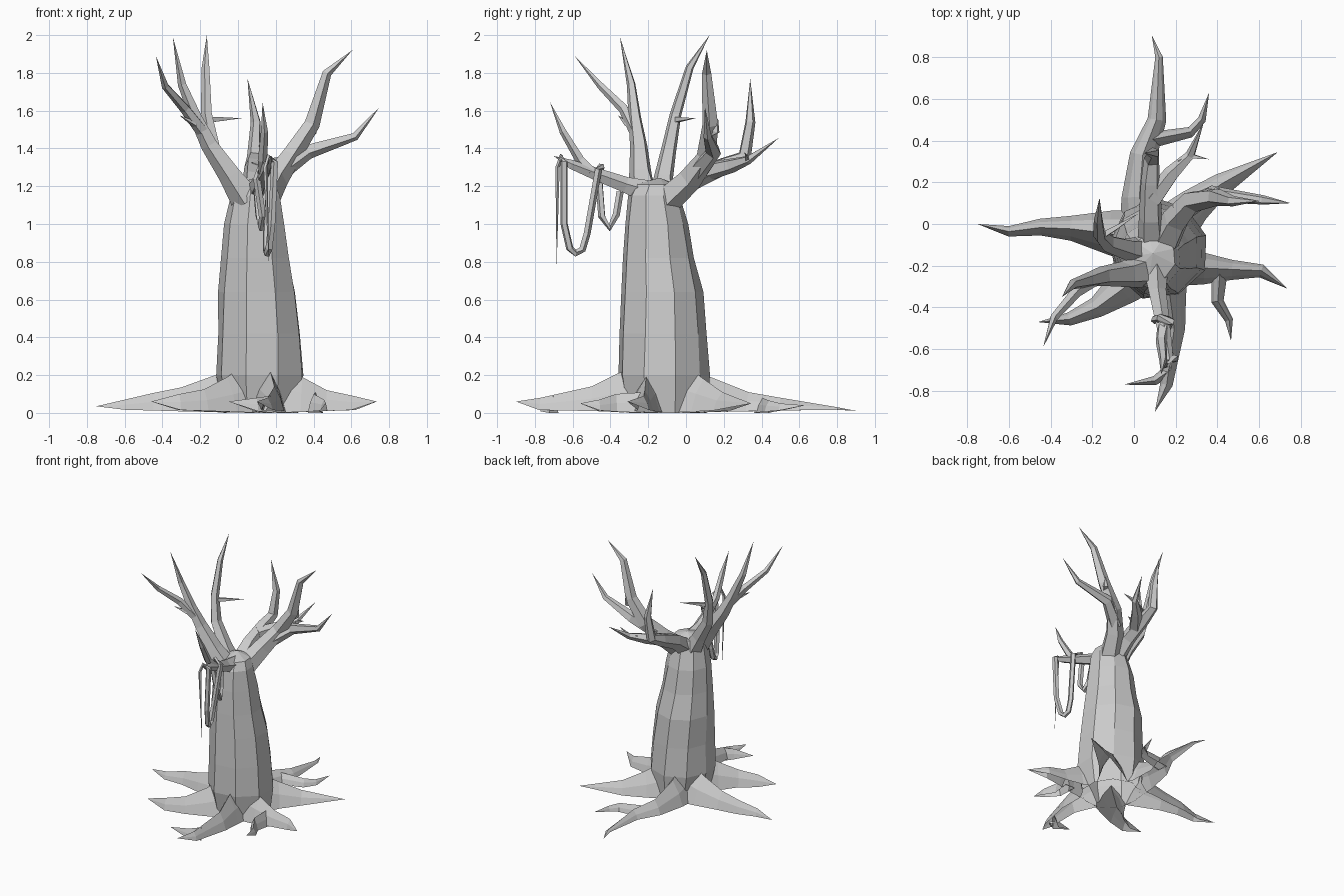
import bpy, bmesh, math, random
from mathutils import Vector

random.seed(4)


def loft(name, rings, tip):
    """Skin a list of closed rings, cap the start and close the end with a point."""
    bm = bmesh.new()
    loops = [[bm.verts.new(p) for p in ring] for ring in rings]
    n = len(loops[0])
    for a, b in zip(loops, loops[1:]):
        for i in range(n):
            bm.faces.new((a[i], a[(i + 1) % n], b[(i + 1) % n], b[i]))
    bm.faces.new(loops[0][::-1])
    t = bm.verts.new(tip)
    for i in range(n):
        bm.faces.new((loops[-1][i], loops[-1][(i + 1) % n], t))
    bmesh.ops.recalc_face_normals(bm, faces=bm.faces)
    me = bpy.data.meshes.new(name)
    bm.to_mesh(me)
    bm.free()
    ob = bpy.data.objects.new(name, me)
    bpy.context.collection.objects.link(ob)
    return ob


def direction(pts, i):
    return (pts[min(i + 1, len(pts) - 1)] - pts[max(i - 1, 0)]).normalized()


def branch(name, path, sides=5):
    """Tapered faceted limb; path is (x, y, z, radius) and ends in a point."""
    pts = [Vector(p[:3]) for p in path]
    u = direction(pts, 0).orthogonal()
    rings = []
    for i, p in enumerate(path[:-1]):
        d = direction(pts, i)
        u = (u - d * u.dot(d)).normalized()
        v = d.cross(u)
        rings.append([pts[i] + p[3] * (u * math.cos(a) + v * math.sin(a))
                      for a in (math.tau * k / sides for k in range(sides))])
    return loft(name, rings, pts[-1])


def root(name, path):
    """Flat-bottomed ridged root; path is (x, y, ridge height, half width)."""
    pts = [Vector((p[0], p[1], 0)) for p in path]
    section = ((-1, 0), (-.6, .55), (.05, 1), (.65, .5), (1, 0))
    rings = []
    for i, (x, y, h, w) in enumerate(path[:-1]):
        d = direction(pts, i)
        side = Vector((-d.y, d.x, 0))
        low = 0.025 * i / len(path)
        rings.append([pts[i] + side * (s * w) + Vector((0, 0, low + t * (h - low)))
                      for s, t in section])
    return loft(name, rings, path[-1][:3])


# Trunk: uneven nine-sided taper with a domed crown
profile = [(0, .12, -.10, .21), (.2, .115, -.11, .24), (.42, .11, -.115, .228), (.64, .098, -.122, .213),
           (.82, .09, -.14, .187), (1.0, .085, -.15, .165), (1.15, .09, -.165, .135), (1.21, .09, -.155, .11)]
sides = 9
wobble = [random.uniform(.95, 1.07) for _ in range(sides)]
rings = []
for z, cx, cy, r in profile:
    ring = []
    for k in range(sides):
        a = math.tau * (k + .3) / sides + z * .12
        rr = r * wobble[k] * random.uniform(.98, 1.02)
        ring.append((cx + rr * math.cos(a), cy + rr * math.sin(a), z))
    rings.append(ring)
trunk = loft("trunk", rings, (.09, -.14, 1.245))

# Roots, with their side forks
root("left_root", [(.02, -.06, .27, .13), (-.12, -.04, .20, .105), (-.3, -.02, .135, .06),
                   (-.45, -.015, .105, .04), (-.6, -.035, .07, .025), (-.75, 0, .035, 0)])
root("back_root", [(.06, -.02, .26, .13), (.03, .13, .19, .09), (.045, .33, .11, .065),
                   (.11, .5, .08, .045), (.12, .8, .03, .018), (.085, .905, .01, 0)])
root("back_root_fork", [(.07, .40, .08, .04), (.27, .44, .065, .026), (.325, .5, .05, .02),
                        (.36, .63, .04, 0)])
root("back_right_root", [(.18, -.02, .26, .12), (.29, .09, .18, .085), (.42, .19, .11, .055),
                         (.69, .345, .05, 0)])
root("right_root", [(.2, -.19, .26, .11), (.34, -.215, .19, .075), (.47, -.22, .12, .048),
                    (.61, -.225, .09, .032), (.735, -.31, .06, 0)])
root("right_root_fork", [(.41, -.22, .11, .04), (.40, -.37, .10, .03), (.455, -.46, .07, .02),
                         (.465, -.56, .05, 0)])
root("front_root", [(.15, -.22, .26, .11), (.17, -.36, .21, .08), (.19, -.5, .14, .055),
                    (.155, -.77, .08, .03), (.10, -.9, .06, 0)])
root("front_root_fork", [(.17, -.70, .09, .03), (.10, -.75, .08, .022), (-.05, -.77, .06, 0)])
root("front_left_root", [(.04, -.22, .26, .12), (-.06, -.31, .19, .085), (-.18, -.40, .125, .05),
                         (-.31, -.455, .10, .032), (-.46, -.47, .06, 0)])

# Left bough and its split top
branch("left_bough", [(.05, -.22, 1.13, .09), (-.04, -.24, 1.26, .064), (-.15, -.25, 1.42, .048),
                      (-.22, -.27, 1.56, .036), (-.295, -.29, 1.74, .024), (-.345, -.35, 1.99, 0)])
branch("left_bough_fork", [(-.18, -.26, 1.48, .036), (-.28, -.33, 1.61, .028),
                           (-.385, -.45, 1.73, .02), (-.435, -.59, 1.89, 0)])
branch("left_twig", [(-.20, -.26, 1.51, .02), (-.23, -.31, 1.53, .018), (-.31, -.36, 1.575, 0)], 4)

# Back-left bough
branch("back_left_bough", [(.04, -.13, 1.12, .075), (-.03, -.12, 1.24, .054), (-.13, -.09, 1.40, .042),
                           (-.165, -.055, 1.58, .032), (-.17, .02, 1.83, .022), (-.165, .125, 2.0, 0)])
branch("back_left_twig", [(-.16, -.06, 1.55, .02), (-.09, -.02, 1.555, .014), (.02, .05, 1.56, 0)], 4)

# Back bough
branch("back_bough", [(.085, -.09, 1.15, .07), (.08, .03, 1.235, .058), (.08, .2, 1.31, .048),
                      (.085, .31, 1.36, .038), (.095, .34, 1.54, .028), (.05, .34, 1.77, 0)])
branch("back_bough_fork", [(.09, .12, 1.28, .05), (.18, .24, 1.31, .04), (.27, .33, 1.34, .024),
                           (.335, .49, 1.455, 0)])
branch("back_twig", [(.22, .29, 1.33, .02), (.28, .325, 1.345, .015), (.36, .31, 1.38, 0)], 4)

# Right bough
branch("right_bough", [(.14, -.1, 1.13, .08), (.20, .02, 1.24, .068), (.28, .11, 1.36, .055),
                       (.39, .13, 1.53, .044), (.47, .11, 1.80, .026), (.605, .11, 1.92, 0)])
branch("right_bough_fork", [(.22, .06, 1.28, .055), (.37, .145, 1.385, .042),
                            (.62, .115, 1.465, .023), (.75, .10, 1.62, 0)])
branch("right_twig", [(.37, .12, 1.48, .025), (.40, .16, 1.49, .02), (.41, .17, 1.56, 0)], 4)

# Front bough
branch("front_bough", [(.10, -.18, 1.16, .07), (.11, -.32, 1.205, .045), (.135, -.47, 1.26, .036),
                       (.16, -.61, 1.315, .026), (.18, -.70, 1.36, 0)])
branch("front_bough_fork", [(.14, -.5, 1.275, .032), (.13, -.56, 1.34, .027), (.14, -.65, 1.49, .02),
                            (.13, -.72, 1.645, 0)])

# Fuse the limbs into the trunk so it is one hollow skin
limbs = [o for o in bpy.context.collection.objects if o != trunk]
for limb in limbs:
    mod = trunk.modifiers.new(limb.name, 'BOOLEAN')
    mod.operation, mod.solver, mod.object = 'UNION', 'EXACT', limb
graph = bpy.context.evaluated_depsgraph_get()
skin = bpy.data.meshes.new_from_object(trunk.evaluated_get(graph))
trunk.modifiers.clear()
trunk.data = skin
trunk.name = "trunk_with_roots_and_boughs"
for limb in limbs:
    bpy.data.objects.remove(limb)

# Open the underside
bm = bmesh.new()
bm.from_mesh(skin)
bm.normal_update()
under = [f for f in bm.faces if f.normal.z < -.8 and f.calc_center_median().z < .05]
bmesh.ops.delete(bm, geom=under, context='FACES')
bm.to_mesh(skin)
bm.free()

# Vine draped over the front bough in loops, ending in a hanging strand
vine = [(.10, -.35, 1.17), (.11, -.37, 1.05), (.125, -.405, .98), (.13, -.445, 1.04),
        (.10, -.46, 1.24), (.12, -.45, 1.305), (.175, -.465, 1.29), (.15, -.525, .95),
        (.15, -.55, .865), (.155, -.585, .845), (.165, -.615, .87), (.18, -.645, 1.0),
        (.195, -.645, 1.33), (.16, -.66, 1.36), (.145, -.68, 1.30), (.165, -.685, .765)]
branch("hanging_vine", [(*p, .02 if i < 13 else .012) for i, p in enumerate(vine)])
